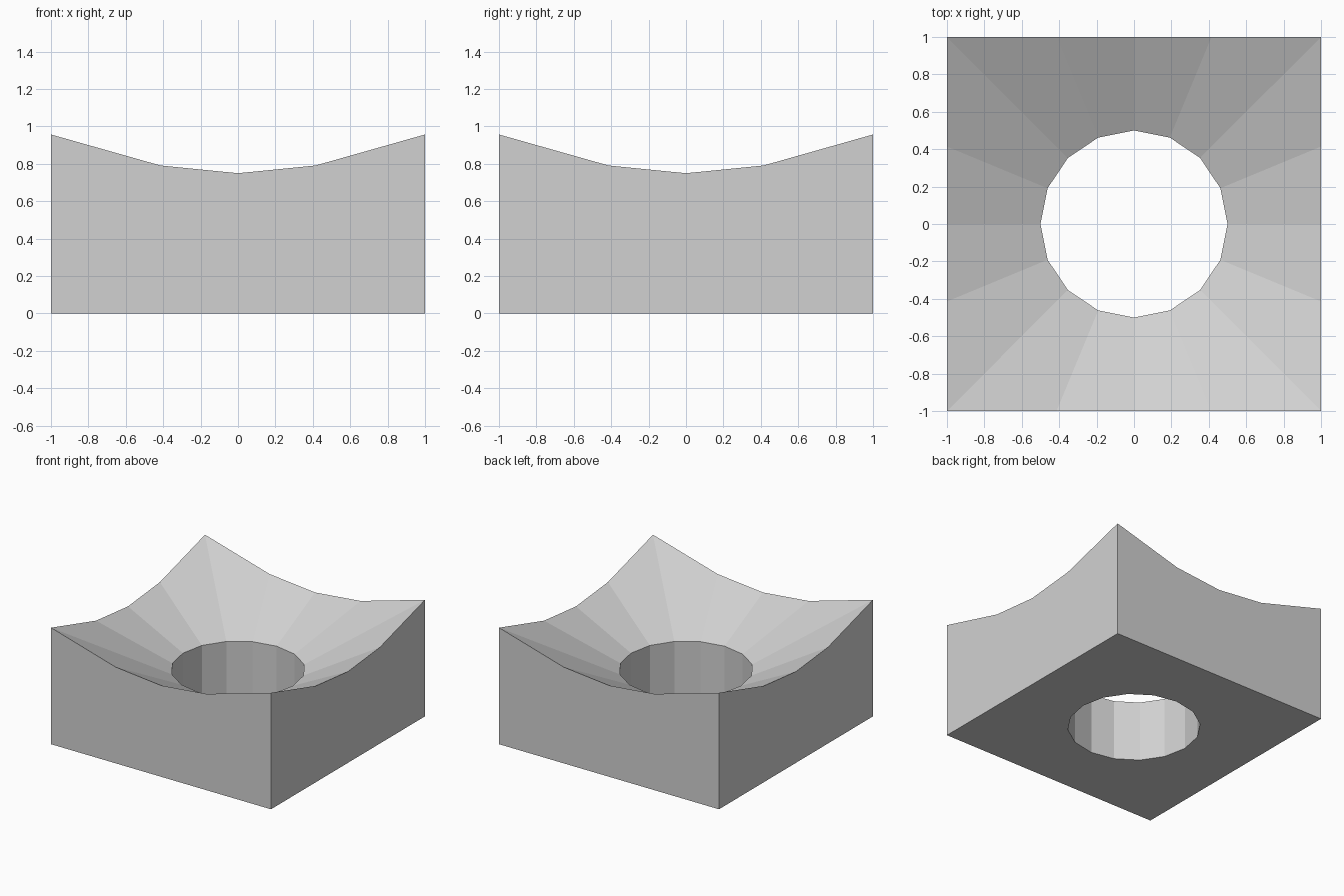
import bpy
import bmesh
from math import cos, sin, pi

SIDES = 16
HOLE_RADIUS = 0.5
SEAT_BASE, SEAT_SLOPE = 0.25, 0.5

cube = bpy.data.objects.get("Cube")
if cube:
    bpy.data.objects.remove(cube, do_unlink=True)

grey = bpy.data.materials.new("light_grey")
grey.use_nodes = True
colour = (0.64, 0.64, 0.64, 1)
grey.diffuse_color = colour
grey.node_tree.nodes["Principled BSDF"].inputs["Base Color"].default_value = colour


def ring(bm, square, conical):
    """One loop of points, on the square outline or the hole, at the cone or the floor."""
    verts = []
    for i in range(SIDES):
        c, s = cos(2 * pi * i / SIDES), sin(2 * pi * i / SIDES)
        radius = 1 / max(abs(c), abs(s)) if square else HOLE_RADIUS
        z = SEAT_BASE + SEAT_SLOPE * radius if conical else 0
        verts.append(bm.verts.new((radius * c, radius * s, z)))
    return verts


# Square block with a faceted conical seat and a straight through hole
bm = bmesh.new()
rings = [ring(bm, True, False), ring(bm, True, True),
         ring(bm, False, True), ring(bm, False, False)]
for a, b in zip(rings, rings[1:] + rings[:1]):
    for i in range(SIDES):
        j = (i + 1) % SIDES
        bm.faces.new((a[i], a[j], b[j], b[i]))

# Merge the coplanar strips of the outer walls
bmesh.ops.recalc_face_normals(bm, faces=bm.faces)
mesh = bpy.data.meshes.new("countersunk_block")
bm.to_mesh(mesh)
bm.free()
mesh.materials.append(grey)
block = bpy.data.objects.new("countersunk_block", mesh)
bpy.context.collection.objects.link(block)
